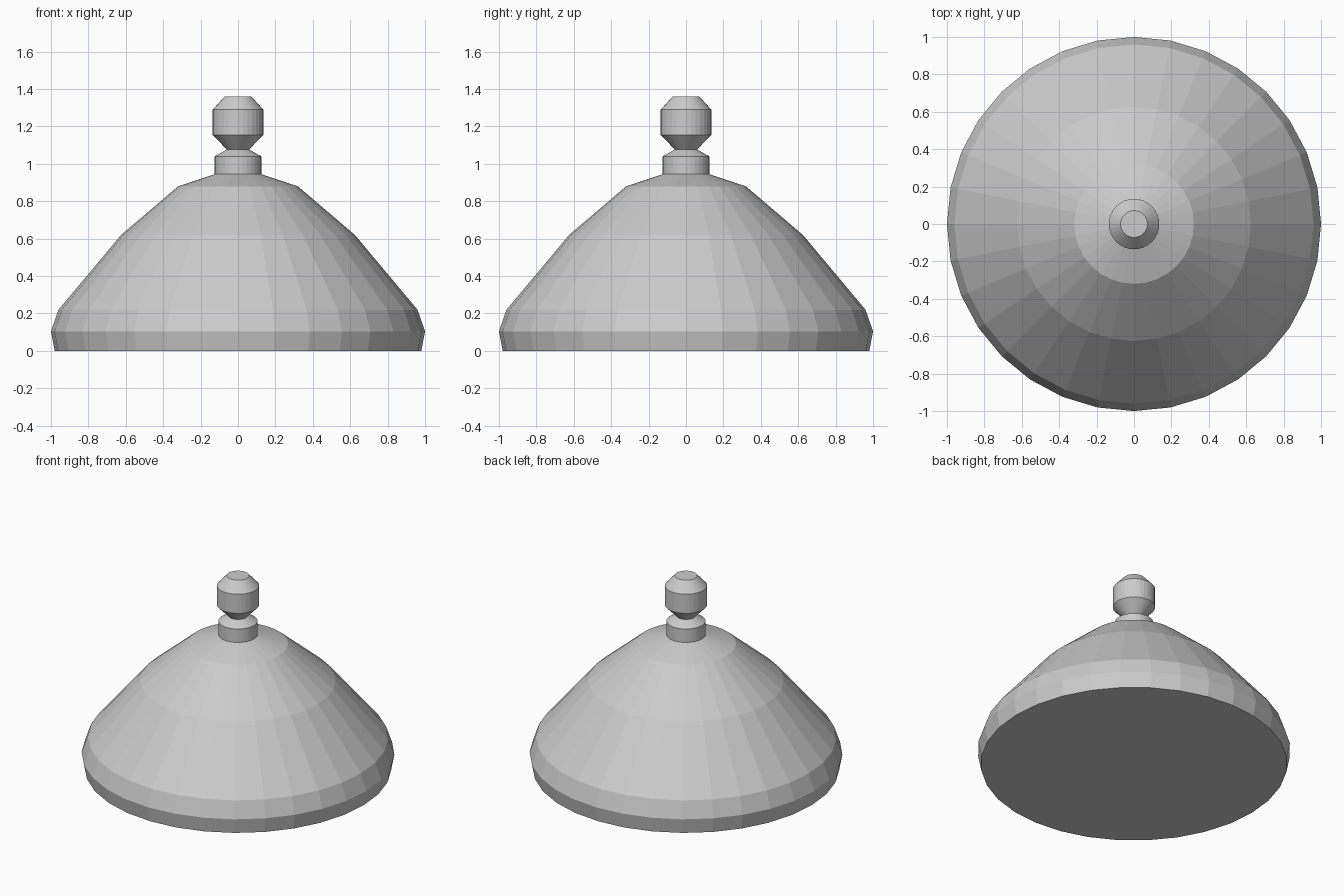
import bpy
import bmesh
import math

cube = bpy.data.objects.get("Cube")
if cube:
    bpy.data.objects.remove(cube, do_unlink=True)

SIDES = 32

grey = bpy.data.materials.new("plain grey")
grey.use_nodes = True
colour = (0.6, 0.6, 0.6, 1)
grey.diffuse_color = colour
grey.node_tree.nodes["Principled BSDF"].inputs["Base Color"].default_value = colour


def turned_part(name, profile):
    """Turn a (radius, height) profile into a closed, flat-faced solid."""
    bm = bmesh.new()
    rings = []
    for radius, z in profile:
        rings.append([bm.verts.new((radius * math.cos(a), radius * math.sin(a), z))
                      for a in (math.tau * i / SIDES for i in range(SIDES))])
    for low, high in zip(rings, rings[1:]):
        for i in range(SIDES):
            j = (i + 1) % SIDES
            bm.faces.new((low[i], low[j], high[j], high[i]))
    bm.faces.new(rings[0][::-1])
    bm.faces.new(rings[-1])
    mesh = bpy.data.meshes.new(name)
    bm.to_mesh(mesh)
    bm.free()
    mesh.materials.append(grey)
    obj = bpy.data.objects.new(name, mesh)
    bpy.context.collection.objects.link(obj)
    return obj


# Wide faceted dome with a tucked-in rim and a flat base
turned_part("dome", [(0.98, 0), (1, 0.105), (0.96, 0.22), (0.625, 0.62),
                     (0.32, 0.88), (0.125, 0.945)])

# Collar, narrow neck and knob turned as one finial
turned_part("finial", [(0.125, 0.94), (0.125, 1.04), (0.06, 1.077),
                       (0.135, 1.155), (0.135, 1.29), (0.072, 1.36)])
